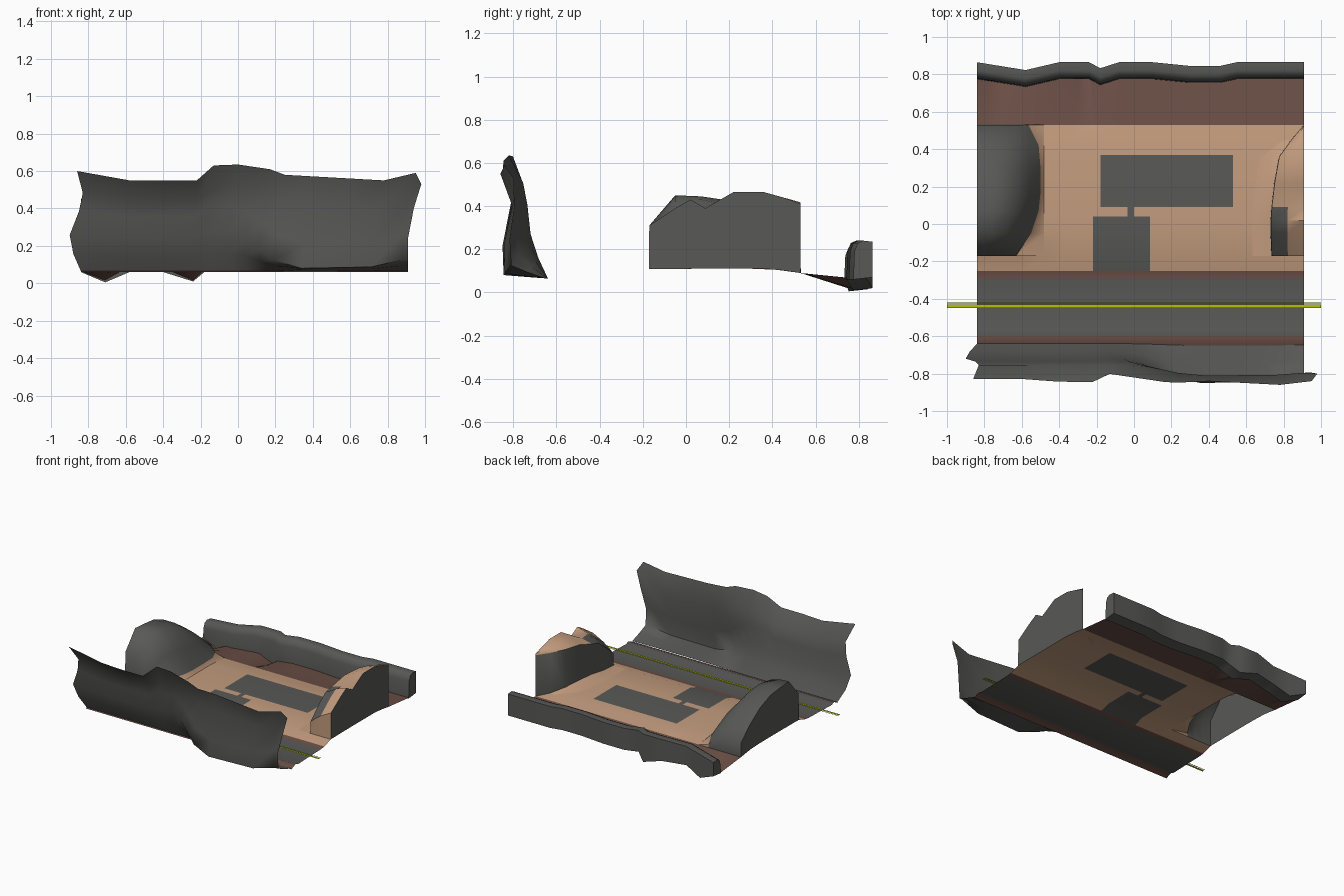
import bpy, bmesh, math

if "Cube" in bpy.data.objects:
    bpy.data.objects.remove(bpy.data.objects["Cube"])

def material(name, rgb):
    m = bpy.data.materials.new(name)
    m.diffuse_color = (*rgb, 1)
    m.use_nodes = True
    m.node_tree.nodes["Principled BSDF"].inputs["Base Color"].default_value = m.diffuse_color
    return m

GREY, SAND, BROWN, YELLOW = range(4)
MATS = [material("rock grey", (0.098, 0.1, 0.094)),
        material("sand", (0.55, 0.335, 0.21)),
        material("brown earth", (0.15, 0.08, 0.062)),
        material("line yellow", (0.45, 0.55, 0.0))]

def lerp(table, x):
    """Piecewise linear lookup in a list of (x, value)."""
    if x <= table[0][0]:
        return table[0][1]
    for (a, u), (b, v) in zip(table, table[1:]):
        if x <= b:
            return u + (v - u) * (x - a) / (b - a)
    return table[-1][1]

def sheet(name, rows, rule, angle=50, caps=False):
    """Skin a grid of points; rule(row, column, centre) gives the colour, None leaves a hole."""
    bm = bmesh.new()
    grid = [[bm.verts.new(p) for p in r] for r in rows]
    for i in range(len(grid) - 1):
        for j in range(len(grid[0]) - 1):
            quad = [grid[i][j], grid[i][j + 1], grid[i + 1][j + 1], grid[i + 1][j]]
            c = sum((v.co for v in quad), quad[0].co * 0) / 4
            col = rule(i, j, c)
            if col is not None:
                bm.faces.new(quad).material_index = col
    if caps:  # close a tube: end faces and the strip between last and first row
        bm.faces.new([r[0] for r in grid])
        bm.faces.new([r[-1] for r in reversed(grid)])
        a, b = grid[-1], grid[0]
        for j in range(len(a) - 1):
            bm.faces.new([a[j], a[j + 1], b[j + 1], b[j]])
    bmesh.ops.delete(bm, geom=[v for v in bm.verts if not v.link_faces], context='VERTS')
    me = bpy.data.meshes.new(name)
    bm.to_mesh(me)
    bm.free()
    for m in MATS:
        me.materials.append(m)
    ob = bpy.data.objects.new(name, me)
    bpy.context.collection.objects.link(ob)
    bpy.ops.object.select_all(action='DESELECT')
    ob.select_set(True)
    bpy.context.view_layer.objects.active = ob
    bpy.ops.object.shade_smooth_by_angle(angle=math.radians(angle))
    return ob

# Ground: road, verges, sand and the paved pads cut in as faces
profile = [(-0.65, 0.06), (-0.6, 0.08), (-0.57, 0.07), (-0.29, 0.078), (-0.25, 0.083),
           (-0.17, 0.108), (0.04, 0.11), (0.09, 0.11), (0.37, 0.11), (0.45, 0.102),
           (0.53, 0.09), (0.65, 0.078), (0.78, 0.065)]
xs = [-0.84, -0.78, -0.71, -0.6, -0.48, -0.36, -0.3, -0.24, -0.22, -0.18, -0.035, 0.0,
      0.085, 0.3, 0.53, 0.66, 0.73, 0.82, 0.91]
dips = [(-0.84, 0), (-0.71, 0.055), (-0.6, 0), (-0.36, 0), (-0.24, 0.05), (-0.18, 0)]
PADS = [(-0.18, 0.53, 0.09, 0.37), (-0.22, 0.085, -0.25, 0.04), (-0.035, 0.0, 0.04, 0.09)]

def ground_colour(i, j, c):
    if c.x < -0.48 and -0.17 < c.y < 0.53:
        return None
    if any(a < c.x < b and d < c.y < e for a, b, d, e in PADS):
        return GREY
    if c.y < -0.6 or -0.29 < c.y < -0.25 or c.y > 0.53:
        return BROWN
    return GREY if c.y < -0.29 else SAND

def ground_z(x, y, z):
    return z - lerp(dips, x) * max(0, (y - 0.53) / 0.25)

sheet("ground", [[(x, y, ground_z(x, y, z)) for x in xs] for y, z in profile], ground_colour)

# Road centre lines: one thick, one thin
for n, a, b in (("thick", -0.449, -0.431), ("thin", -0.425, -0.419)):
    sheet("centre_line_" + n, [[(-1, v, 0.086), (1, v, 0.086)] for v in (a, b)],
          lambda i, j, c: YELLOW)

# Front cliff: leaning on the left, bulging over a flat foot on the right
top_z = [(-0.86, 0.6), (-0.58, 0.55), (-0.22, 0.55), (-0.13, 0.63), (0, 0.635), (0.17, 0.61),
         (0.25, 0.58), (0.78, 0.55), (0.95, 0.59), (0.98, 0.53)]
top_y = [(-0.86, -0.83), (-0.58, -0.83), (-0.24, -0.855), (-0.14, -0.8), (0.2, -0.85),
         (0.4, -0.84), (0.78, -0.86), (0.95, -0.84), (0.98, -0.8)]
lean = [(-0.64, 0), (-0.685, 0.17), (-0.72, 0.36), (-0.735, 0.6), (-0.755, 0.78), (0, 1)]
upright = [(-0.65, 0), (-0.75, 0.015), (-0.845, 0.03), (-0.85, 0.3), (-0.81, 0.7), (0, 1)]
bulge = [(0, 0), (0.09, 0.18), (0.17, 0.45), (0.25, 0.75), (0.4, 1), (0.78, 0.95), (0.98, 0.7)]
left_x = [-0.84, -0.88, -0.9, -0.85, -0.83, -0.86]
right_x = [0.91, 0.91, 0.91, 0.91, 0.94, 0.98]
cols = [-0.86, -0.72, -0.58, -0.4, -0.22, -0.13, 0, 0.09, 0.17, 0.25, 0.4, 0.6, 0.78, 0.95, 0.98]
rows = []
for k in range(6):
    row = []
    for x in cols:
        t = lerp(bulge, x)
        y, f = (a + (b - a) * t for a, b in zip(lean[k], upright[k]))
        if k == 5:
            y = lerp(top_y, x)
        s = (x + 0.86) / 1.84
        row.append((left_x[k] + (right_x[k] - left_x[k]) * s, y,
                    0.065 + f * (lerp(top_z, x) - 0.065)))
    rows.append(row)
sheet("front_cliff", rows, lambda i, j, c: GREY, 70)

# Rear ridge: upright faces, rounded top, wavy along its length, lower at its left end
wave = [(-0.84, 0), (-0.58, -0.042), (-0.4, 0), (-0.24, 0), (-0.18, -0.032), (-0.08, 0),
        (0.1, 0), (0.3, -0.02), (0.46, -0.02), (0.55, 0), (0.91, 0)]
sink = [(-0.84, 0.06), (-0.58, 0.02), (-0.4, 0)]
rx = [-0.84, -0.71, -0.58, -0.4, -0.24, -0.18, -0.08, 0.1, 0.3, 0.46, 0.55, 0.73, 0.91]
section = [(0.775, 0.06), (0.78, 0.19), (0.795, 0.228), (0.82, 0.24), (0.865, 0.235), (0.865, 0.07)]
sheet("rear_ridge", [[(x, y + lerp(wave, x), z - lerp(dips if z < 0.1 else sink, x))
                      for x in rx] for y, z in section], lambda i, j, c: GREY, 60, caps=True)

# Left hill: hollow shell with an upright outer side and a sandy foot
# y, outer height, shoulder height, shoulder x, toe x
left = [(-0.17, 0.31, 0.25, -0.7, -0.63), (-0.05, 0.45, 0.42, -0.68, -0.55),
        (0.07, 0.44, 0.43, -0.67, -0.51), (0.17, 0.43, 0.41, -0.66, -0.5),
        (0.3, 0.38, 0.36, -0.66, -0.5), (0.42, 0.3, 0.28, -0.67, -0.51),
        (0.53, 0.2, 0.18, -0.68, -0.565)]
rows = []
for y, a, b, sx, tx in left:
    z = lerp(profile, y)
    rows.append([(-0.84, y, z), (-0.84, y, a), ((sx - 0.84) / 2, y, (a + b) / 2 + 0.01), (sx, y, b),
                 ((sx + tx) / 2 + 0.02, y, (b + z) / 2 + 0.03), (tx, y, z + 0.025), (-0.48, y, z)])
rows.insert(0, [(p[0], -0.172, 0.108) for p in rows[0]])
rows.append([(p[0], 0.532, 0.09) for p in rows[-1]])
sheet("left_hill", rows, lambda i, j, c: SAND if j == 5 else GREY, 60)

# Right hill: grey sides with a sandy crest
# y, inner x, inner crest height, outer crest height
right = [(-0.17, 0.735, 0.2, 0.31), (-0.05, 0.73, 0.3, 0.39), (0.02, 0.73, 0.35, 0.43),
         (0.09, 0.735, 0.37, 0.39), (0.22, 0.75, 0.41, 0.465), (0.36, 0.775, 0.42, 0.465),
         (0.45, 0.84, 0.41, 0.44), (0.53, 0.908, 0.405, 0.41)]
rows = []
for y, ix, a, b in right:
    z = lerp(profile, y)
    m = ix + (0.91 - ix) * 0.5
    rows.append([(ix, y, z), (ix + 0.002, y, a), (m, y, (a + b) / 2 + 0.01), (0.91, y, b), (0.91, y, z)])
rows.insert(0, [(p[0], -0.172, 0.108) for p in rows[0]])

def crest_colour(i, j, c):
    if i == 0:
        return SAND
    if j in (0, 3) or (j == 1 and c.y < 0.08):
        return GREY
    return SAND

sheet("right_hill", rows, crest_colour, 50)

# Gentle sand bank at the inner foot of the right hill
sheet("sand_bank", [[(ix - d, y, lerp(profile, y) + h) for d, h in ((0.1, 0), (0.04, e / 3), (0, e))]
                    for (y, ix, a, b), e in zip(right[:7], (0, 0.01, 0.02, 0.03, 0.03, 0.02, 0))],
      lambda i, j, c: SAND)
